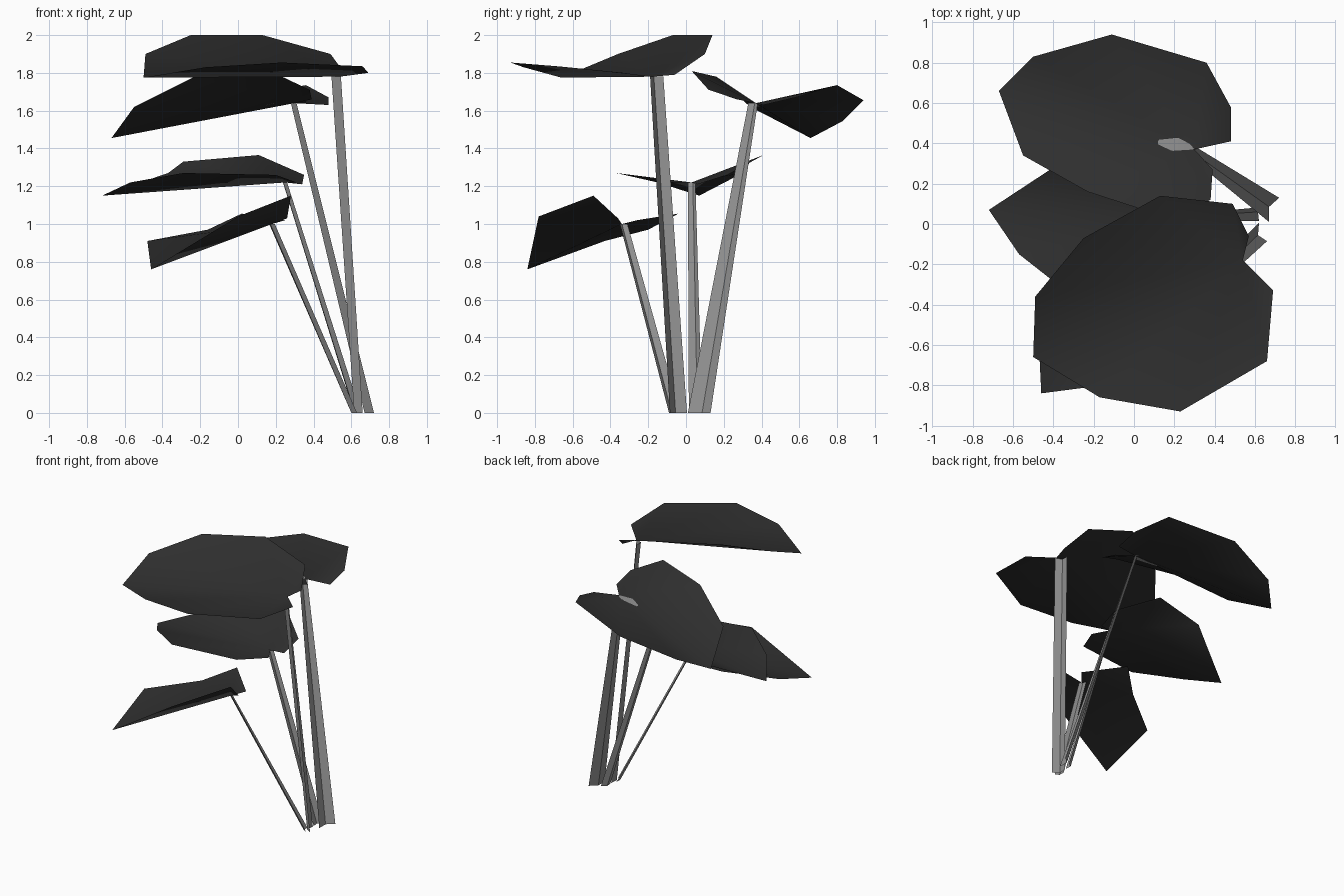
import bpy, bmesh, math
from mathutils import Vector as V

old = bpy.data.objects.get("Cube")
if old:
    bpy.data.objects.remove(old)


def material(name, rgb):
    m = bpy.data.materials.new(name)
    m.use_nodes = True
    colour = (*rgb, 1)
    m.diffuse_color = colour
    m.node_tree.nodes["Principled BSDF"].inputs["Base Color"].default_value = colour
    return m


leaf_mat = material("charcoal leaf", (0.028, 0.028, 0.028))
stem_mat = material("grey stem", (0.28, 0.28, 0.28))


def finish(name, bm, mat, angle):
    mesh = bpy.data.meshes.new(name)
    bm.to_mesh(mesh)
    bm.free()
    mesh.materials.append(mat)
    ob = bpy.data.objects.new(name, mesh)
    bpy.context.collection.objects.link(ob)
    bpy.ops.object.select_all(action='DESELECT')
    ob.select_set(True)
    bpy.context.view_layer.objects.active = ob
    bpy.ops.object.shade_smooth_by_angle(angle=math.radians(angle))


def leaf(name, base, tip, front, back):
    """Two fans meeting along a midrib; both rims run from the tip to the stem."""
    bm = bmesh.new()
    b, t = bm.verts.new(base), bm.verts.new(tip)
    for rim, flip in ((front, False), (back, True)):
        ring = [t] + [bm.verts.new(p) for p in rim]
        for p, q in zip(ring, ring[1:]):
            bm.faces.new((b, q, p) if flip else (b, p, q))
    finish(name, bm, leaf_mat, 50)


def stem(name, sections, fold):
    """Folded strip; each section is a centre, a half width vector and a fold scale."""
    bm = bmesh.new()
    rows = []
    for centre, half, k in sections:
        c, h = V(centre), V(half)
        rows.append([bm.verts.new(p) for p in (c - h, c + V(fold) * k, c + h)])
    for r, s in zip(rows, rows[1:]):
        for i in range(2):
            bm.faces.new((r[i], r[i + 1], s[i + 1], s[i]))
    finish(name, bm, stem_mat, 30)


# Leaves, from the highest to the lowest
leaf("top_leaf", (0.54, -0.18, 1.78), (-0.5, -0.66, 1.775),
     [(-0.17, -0.86, 1.83), (0.23, -0.93, 1.855), (0.66, -0.68, 1.835), (0.69, -0.33, 1.8)],
     [(-0.49, -0.36, 1.9), (-0.25, -0.07, 2), (0.13, 0.14, 2), (0.49, 0.1, 1.9),
      (0.57, -0.06, 1.79)])
leaf("back_leaf", (0.3, 0.37, 1.64), (-0.67, 0.66, 1.455),
     [(-0.55, 0.34, 1.62), (-0.23, 0.16, 1.78), (0.17, 0.03, 1.81), (0.38, 0.12, 1.71),
      (0.39, 0.27, 1.66)],
     [(-0.5, 0.83, 1.545), (-0.11, 0.94, 1.655), (0.36, 0.8, 1.735), (0.48, 0.58, 1.67),
      (0.48, 0.41, 1.63)])
leaf("middle_leaf", (0.25, 0.03, 1.22), (-0.72, 0.07, 1.15),
     [(-0.57, -0.15, 1.22), (-0.29, -0.37, 1.27), (0.2, -0.3, 1.26), (0.31, -0.08, 1.22)],
     [(-0.37, 0.3, 1.27), (-0.29, 0.34, 1.33), (0.11, 0.41, 1.365), (0.35, 0.22, 1.26),
      (0.34, 0.06, 1.21)])
leaf("low_leaf", (0.18, -0.34, 1.0), (-0.46, -0.84, 0.76),
     [(0, -0.78, 1.04), (0.28, -0.49, 1.15), (0.26, -0.36, 1.03)],
     [(-0.48, -0.43, 0.91), (-0.16, -0.2, 0.97), (0.02, -0.04, 1.055), (0.25, -0.26, 1.02)])

# Folded stems fanning out from the root
stem("top_stem", [((0.64, -0.04, 0), (0.02, -0.045, 0), 1),
                  ((0.52, -0.155, 1.78), (0.025, -0.035, 0), 1)], (-0.025, -0.015, 0))
stem("back_stem", [((0.695, 0.07, 0), (0.025, 0.06, 0), 1),
                   ((0.295, 0.355, 1.64), (0.015, 0.025, 0), 0.6),
                   ((0.2, 0.385, 1.64), (0.015, 0.045, 0), 0),
                   ((0.12, 0.4, 1.62), (0, 0.02, 0), 0)], (-0.025, 0.015, 0))
stem("middle_stem", [((0.635, 0.05, 0), (0.015, 0.035, 0), 1),
                     ((0.25, 0.03, 1.22), (0.01, 0.02, 0), 0.6)], (-0.02, 0.01, 0))
stem("low_stem", [((0.615, -0.06, 0), (0.015, -0.03, 0), 1),
                  ((0.18, -0.33, 1.0), (0.015, -0.02, 0), 0.6)], (-0.015, -0.015, 0))
